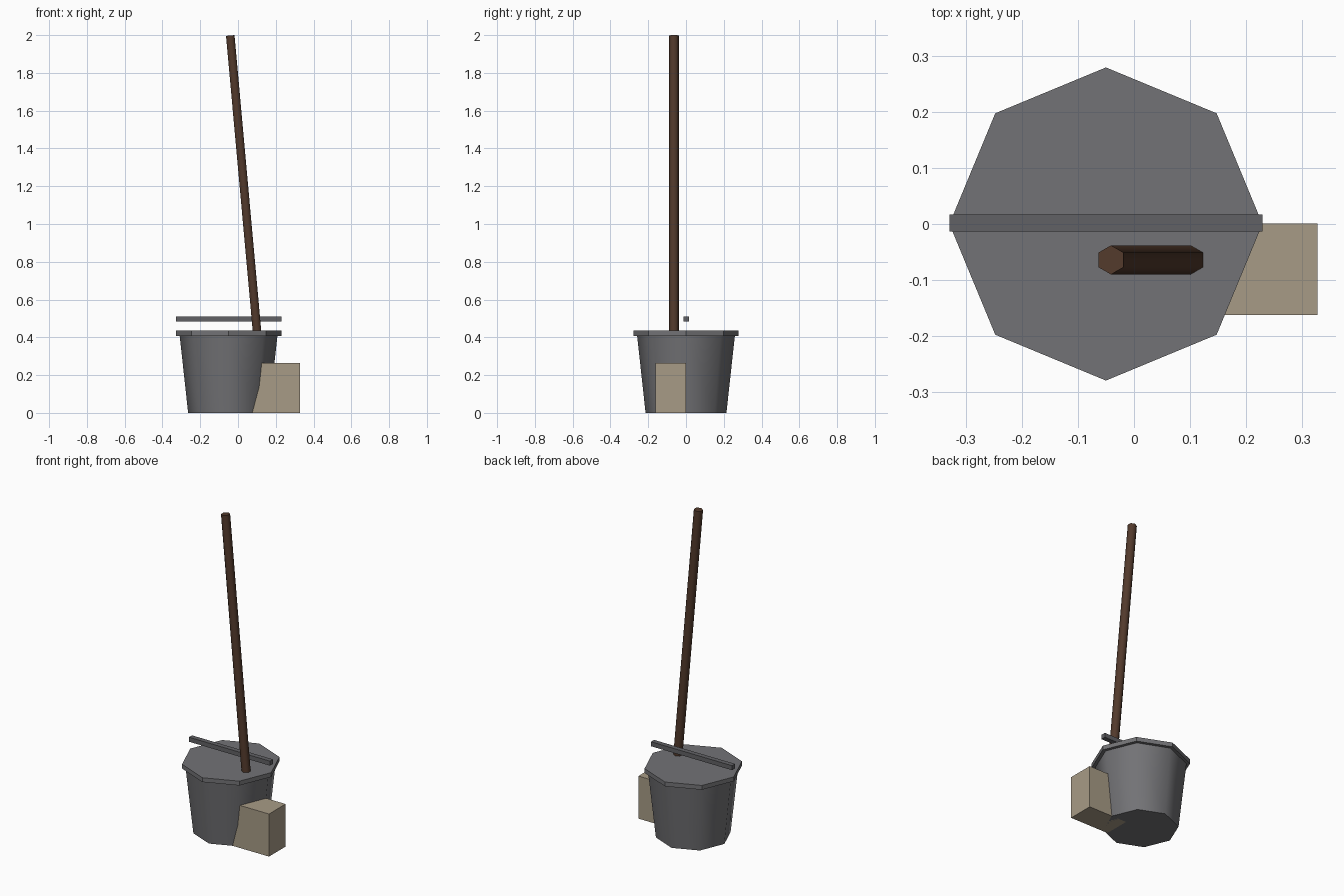
import bpy, math
from mathutils import Vector

if "Cube" in bpy.data.objects:
    bpy.data.objects.remove(bpy.data.objects["Cube"])


def material(name, rgb):
    m = bpy.data.materials.new(name)
    m.diffuse_color = (*rgb, 1)
    m.use_nodes = True
    m.node_tree.nodes["Principled BSDF"].inputs["Base Color"].default_value = m.diffuse_color
    return m


steel = material("dark_grey", (0.17, 0.17, 0.18))
iron = material("bar_grey", (0.12, 0.12, 0.13))
tan = material("tan", (0.39, 0.33, 0.24))
wood = material("brown_wood", (0.085, 0.042, 0.025))


def finish(name, mat, smooth=None):
    ob = bpy.context.object
    ob.name = name
    ob.data.materials.append(mat)
    bpy.ops.object.transform_apply(location=False, rotation=True, scale=True)
    if smooth:
        bpy.ops.object.shade_smooth_by_angle(angle=math.radians(smooth))
    return ob


def frustum(name, sides, r1, r2, start, end, mat, spin=0, smooth=None):
    """Tapered prism running between two points, first corner on +y."""
    a, b = Vector(start), Vector(end)
    d = b - a
    tilt = math.atan2(d.x, d.z)
    bpy.ops.mesh.primitive_cone_add(vertices=sides, radius1=r1, radius2=r2, depth=d.length,
                                    location=(a + b) / 2, rotation=(0, tilt, 0))
    return finish(name, mat, smooth)


def box(name, lo, hi, mat):
    lo, hi = Vector(lo), Vector(hi)
    bpy.ops.mesh.primitive_cube_add(size=1, location=(lo + hi) / 2)
    bpy.context.object.scale = hi - lo
    return finish(name, mat)


CX = -0.05  # bucket axis

# Bucket: tapered eight-sided body with a wider flat rim
frustum("bucket_body", 8, 0.214, 0.26, (CX, 0, 0), (CX, 0, 0.42), steel, smooth=70)
frustum("bucket_rim", 8, 0.279, 0.279, (CX, 0, 0.408), (CX, 0, 0.435), steel)

# Carrying bar above the rim
box("bucket_handle", (-0.329, -0.013, 0.483), (0.229, 0.017, 0.511), iron)

# Leaning six-sided pole, its foot sunk into the bucket
frustum("mop_pole", 6, 0.026, 0.026, (0.109, -0.064, 0.34), (-0.041, -0.064, 1.998), wood, smooth=70)

# Block beside the bucket, partly embedded in it
box("side_block", (0.06, -0.162, 0), (0.327, 0.001, 0.265), tan)
